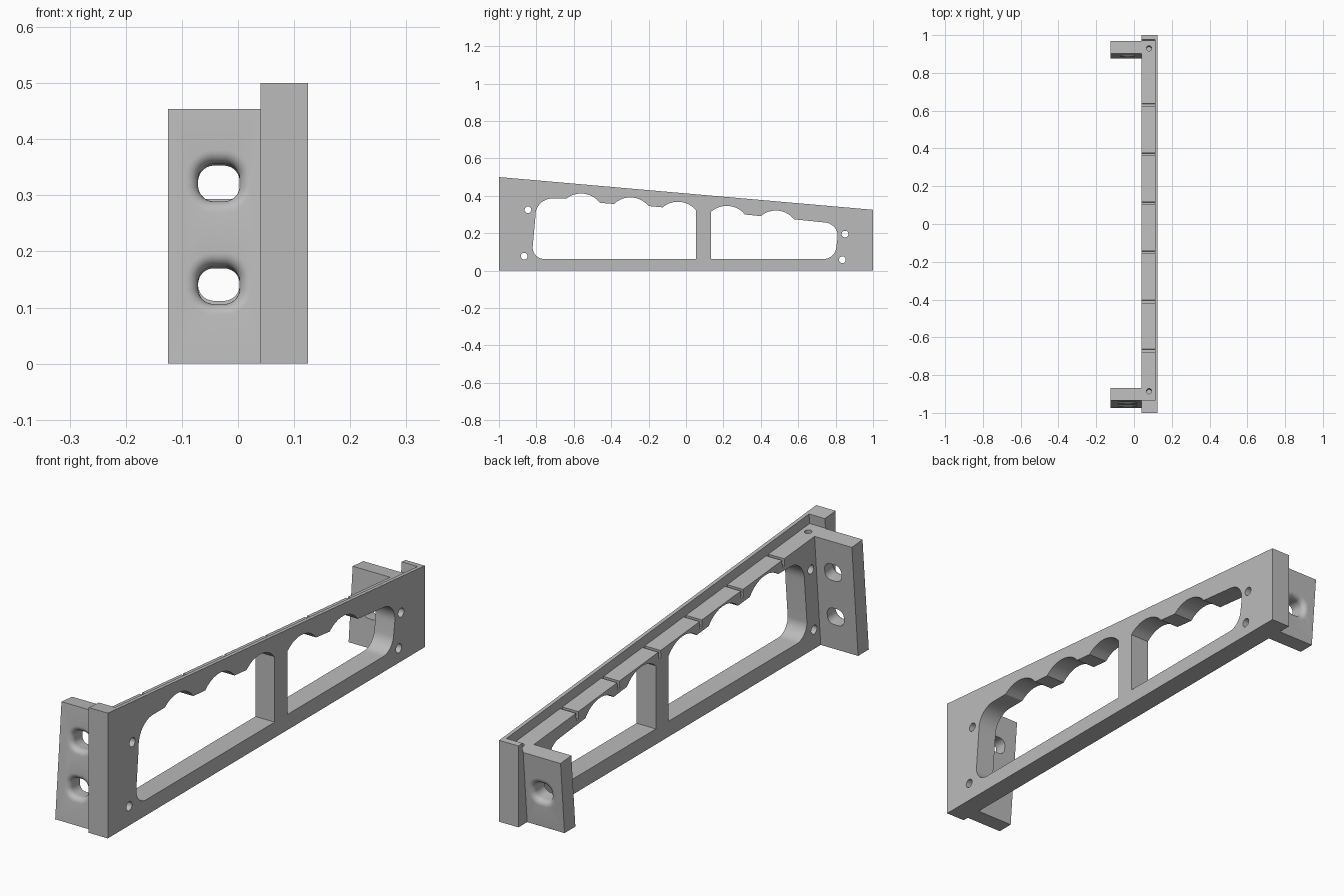
import bpy, bmesh, math
from mathutils import Vector, Matrix

cube = bpy.data.objects.get("Cube")
if cube:
    bpy.data.objects.remove(cube)

SLOPE = 0.0875                    # fall of the top edge from front to back
TILT = math.atan(SLOPE)
INNER, RIM, OUTER = 0.04, 0.11, 0.125

grey = bpy.data.materials.new("plain grey")
grey.use_nodes = True
grey.diffuse_color = (0.5, 0.5, 0.5, 1)
grey.node_tree.nodes["Principled BSDF"].inputs["Base Color"].default_value = (0.5, 0.5, 0.5, 1)


def ledge(y):
    return 0.46 - SLOPE * (y + 1)


def new_object(name, bm):
    bmesh.ops.recalc_face_normals(bm, faces=bm.faces[:])
    mesh = bpy.data.meshes.new(name)
    bm.to_mesh(mesh)
    bm.free()
    mesh.materials.append(grey)
    obj = bpy.data.objects.new(name, mesh)
    bpy.context.collection.objects.link(obj)
    return obj


def loft(name, rings):
    """Closed solid through a list of equal-length rings."""
    bm = bmesh.new()
    loops = [[bm.verts.new(p) for p in ring] for ring in rings]
    for a, b in zip(loops, loops[1:]):
        for i in range(len(a)):
            j = (i + 1) % len(a)
            bm.faces.new((a[i], a[j], b[j], b[i]))
    bm.faces.new(loops[0])
    bm.faces.new(loops[-1])
    return new_object(name, bm)


def prism(name, profile, x0, x1):
    return loft(name, [[(x, y, z) for y, z in profile] for x in (x0, x1)])


def leaning(name, y0, y1, low, high, x0, x1):
    """Bar square to the sloping ledge; low and high give z from the ledge z."""
    def at(y, z):
        return (y + SLOPE * (z - ledge(y)), z)
    profile = [at(y0, low(y0)), at(y1, low(y1)), at(y1, high(y1)), at(y0, high(y0))]
    return prism(name, profile, x0, x1)


def rod(name, centre, direction, radius, length):
    bm = bmesh.new()
    turn = Vector(direction).to_track_quat('Z', 'Y').to_matrix().to_4x4()
    bmesh.ops.create_cone(bm, cap_ends=True, segments=24, radius1=radius, radius2=radius,
                          depth=length, matrix=Matrix.Translation(centre) @ turn)
    return new_object(name, bm)


def combine(target, tool, operation):
    mod = target.modifiers.new(operation, 'BOOLEAN')
    mod.object, mod.operation, mod.solver = tool, operation, 'EXACT'
    bpy.context.view_layer.objects.active = target
    bpy.ops.object.modifier_apply(modifier=mod.name)
    bpy.data.objects.remove(tool)


def arc(a, m, b, steps=10):
    """Points of the circle through a, m and b."""
    a, m, b = Vector(a), Vector(m), Vector(b)
    u, v = m - a, b - a
    d = 2 * u.cross(v)
    c = a + Vector((v.y * u.dot(u) - u.y * v.dot(v), u.x * v.dot(v) - v.x * u.dot(u))) / d
    start = math.atan2(*(a - c).yx)
    r = (a - c).length
    sweep = (math.atan2(*(b - c).yx) - start) % math.tau
    mid = (math.atan2(*(m - c).yx) - start) % math.tau
    if mid > sweep:
        sweep -= math.tau
    return [(c.x + r * math.cos(start + sweep * i / steps),
             c.y + r * math.sin(start + sweep * i / steps)) for i in range(steps + 1)]


# Side plate
def top(y):
    return ledge(y) + 0.04


frame = prism("handle_frame", [(-1, 0), (1, 0), (1, top(1)), (-1, top(-1))], INNER, OUTER)

# Mounting ears, square to the sloping edge
EARS = {"front_ear": (-0.935, -0.868), "back_ear": (0.902, 0.97)}
for name, (y0, y1) in EARS.items():
    ear = leaning(name, y0, y1, lambda y: 0, lambda y: ledge(y) + 0.02, -0.125, INNER + 0.02)
    combine(frame, ear, 'UNION')

# Lowered ledge behind the thin rim
recess = leaning("recess_cutter", -0.937, 0.972, ledge, lambda y: ledge(y) + 0.1, -0.2, RIM)
combine(frame, recess, 'DIFFERENCE')

# Notches across the ledge
for i in range(6):
    y = -0.67 + 0.26 * i
    notch = leaning("notch_cutter", y - 0.007, y + 0.007, lambda y: ledge(y) - 0.03,
                    lambda y: ledge(y) + 0.02, 0, RIM)
    combine(frame, notch, 'DIFFERENCE')

# Finger-grip windows
long_window = (
    arc((-0.76, 0.062), (-0.802, 0.08), (-0.82, 0.125))
    + arc((-0.805, 0.29), (-0.778, 0.36), (-0.71, 0.385))
    + arc((-0.64, 0.385), (-0.556, 0.412), (-0.46, 0.362))
    + arc((-0.385, 0.356), (-0.305, 0.391), (-0.2, 0.345))
    + arc((-0.125, 0.338), (-0.04, 0.368), (0.053, 0.323))
    + [(0.053, 0.062)])
short_window = (
    [(0.133, 0.062)]
    + arc((0.133, 0.314), (0.22, 0.346), (0.315, 0.3))
    + arc((0.4, 0.291), (0.476, 0.321), (0.578, 0.274))
    + arc((0.743, 0.257), (0.795, 0.23), (0.81, 0.17))
    + arc((0.803, 0.12), (0.78, 0.078), (0.735, 0.062)))
for profile in (long_window, short_window):
    combine(frame, prism("window_cutter", profile, 0, 0.2), 'DIFFERENCE')

# Screw holes through the plate and down into the ledge
for y, z in ((-0.845, 0.325), (-0.865, 0.077), (0.85, 0.195), (0.836, 0.058)):
    combine(frame, rod("screw_cutter", (0.08, y, z), (1, 0, 0), 0.018, 0.2), 'DIFFERENCE')
for y in (-0.885, 0.93):
    combine(frame, rod("screw_cutter", (0.08, y, ledge(y)), (0, SLOPE, 1), 0.014, 0.12),
            'DIFFERENCE')


# Rounded slots in the ears, softened on the outer face
def slot(y_top, z, side):
    corner, round_over = 0.028, 0.022
    origin = Vector((-0.034, y_top + SLOPE * (z - ledge(y_top)), z))
    inward = Vector((0, math.cos(TILT), -math.sin(TILT))) * side
    up = Vector((0, math.sin(TILT), math.cos(TILT)))

    def ring(grow, depth):
        points = []
        for i in range(32):
            a = math.tau * (i + 0.5) / 32
            ca, sa = math.cos(a), math.sin(a)
            x = math.copysign(0.009, ca) + (corner + grow) * ca
            h = math.copysign(0.006, sa) + (corner + grow) * sa
            points.append(origin + Vector((x, 0, 0)) + up * h + inward * depth)
        return points

    rings = [ring(round_over, -0.03)]
    for i in range(7):
        a = math.pi / 2 * i / 6
        rings.append(ring(round_over * (1 - math.sin(a)), round_over * (1 - math.cos(a))))
    rings.append(ring(0, 0.1))
    return loft("slot_cutter", rings)


for y_top, z, side in ((-0.935, 0.325, 1), (-0.935, 0.142, 1), (0.97, 0.14, -1)):
    combine(frame, slot(y_top, z, side), 'DIFFERENCE')

# Smooth curved walls, crisp edges
bpy.ops.object.select_all(action='DESELECT')
frame.select_set(True)
bpy.context.view_layer.objects.active = frame
bpy.ops.object.shade_smooth_by_angle(angle=math.radians(30))
